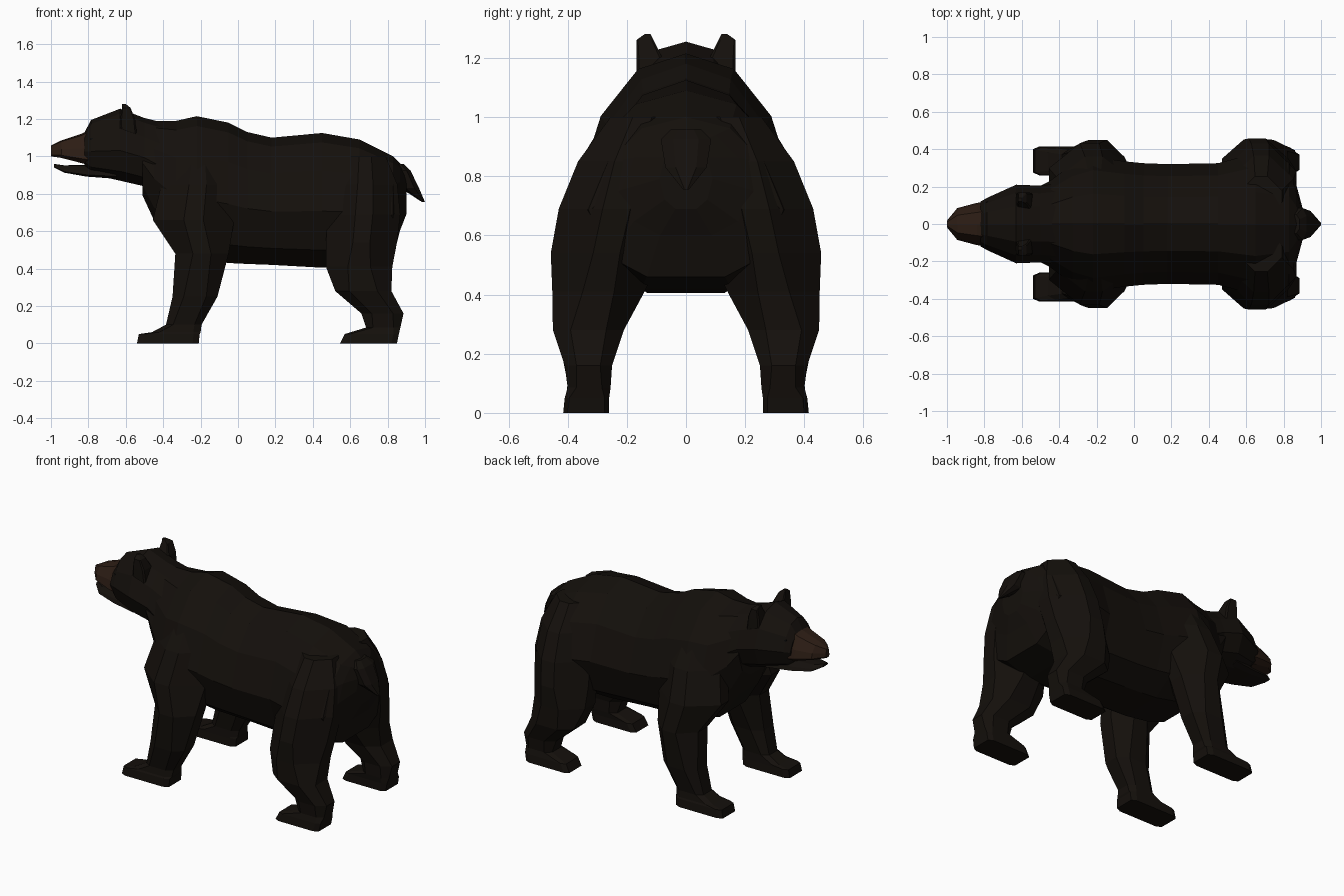
import bpy, bmesh
from mathutils import Vector


def material(name, rgb):
    m = bpy.data.materials.new(name)
    m.diffuse_color = (*rgb, 1)
    return m


FUR = material("dark_fur", (0.007, 0.005, 0.0035))
TAN = material("muzzle_brown", (0.025, 0.012, 0.007))
BLACK = material("eye_black", (0.003, 0.003, 0.003))


def loft(name, rings, mat):
    """Skin a list of equal-length rings into a closed, flat-shaded solid."""
    bm = bmesh.new()
    loops = [[bm.verts.new(p) for p in r] for r in rings]
    n = len(loops[0])
    for a, b in zip(loops, loops[1:]):
        for i in range(n):
            j = (i + 1) % n
            bm.faces.new((a[i], a[j], b[j], b[i]))
    bm.faces.new(loops[0])
    bm.faces.new(loops[-1])
    bmesh.ops.recalc_face_normals(bm, faces=bm.faces)
    me = bpy.data.meshes.new(name)
    bm.to_mesh(me)
    bm.free()
    me.materials.append(mat)
    ob = bpy.data.objects.new(name, me)
    bpy.context.collection.objects.link(ob)
    return ob


BARREL = [(0, 1), (.45, .93), (.8, .72), (1, .42), (.8, .13), (.4, 0)]
SNOUT = [(0, 1), (.55, .94), (.9, .5), (1, .15), (.7, 0)]


def x_ring(half, x, z0, z1, hw):
    """Mirrored cross-section standing across the x axis."""
    pts = half + [(-y, t) for y, t in reversed(half) if y > 0]
    return [Vector((x, y * hw, z0 + t * (z1 - z0))) for y, t in pts]


def z_ring(z, x0, x1, y0, y1, c=.25):
    """Horizontal rectangle with corners chamfered by the fraction c."""
    pts = [(c, 0), (1 - c, 0), (1, c), (1, 1 - c), (1 - c, 1), (c, 1), (0, 1 - c), (0, c)]
    return [Vector((x0 + u * (x1 - x0), y0 + v * (y1 - y0), z)) for u, v in pts]


def pair(name, rows, mat):
    """Left and right copies of a vertical loft."""
    for side, s in (("left", 1), ("right", -1)):
        rings = [[Vector((p.x, p.y * s, p.z)) for p in z_ring(*r)] for r in rows]
        loft(f"{name}_{side}", rings, mat)


# Torso: chest to rump
loft("torso", [x_ring(BARREL, *r) for r in [
    (-.51, .79, 1.205, .20), (-.45, .66, 1.19, .23), (-.33, .49, 1.19, .32),
    (-.22, .46, 1.215, .36), (-.05, .43, 1.18, .335), (.05, .425, 1.13, .325),
    (.18, .42, 1.10, .32), (.45, .405, 1.125, .325), (.65, .42, 1.09, .38),
    (.83, .46, 1.0, .33), (.865, .60, .965, .22), (.90, .69, .93, .09)]], FUR)

# Neck and head
loft("head", [x_ring(BARREL, *r) for r in [
    (-.38, .75, 1.175, .22), (-.5, .84, 1.205, .205), (-.63, .87, 1.255, .21),
    (-.785, .905, 1.195, .14), (-.82, .95, 1.13, .12)]], FUR)

# Muzzle and open lower jaw
loft("muzzle", [x_ring(SNOUT, *r) for r in [
    (-.80, .955, 1.14, .118), (-.84, .965, 1.12, .113),
    (-.945, .992, 1.085, .085), (-1.0, 1.0, 1.058, .018)]], TAN)
loft("lower_jaw", [x_ring(SNOUT, *r) for r in [
    (-.65, .88, .97, .13), (-.81, .892, .955, .10),
    (-.93, .913, .952, .075), (-.985, .942, .96, .025)]], FUR)

# Ears
pair("ear", [(1.11, -.63, -.54, .08, .165, .1), (1.20, -.63, -.55, .08, .168, .1),
             (1.26, -.62, -.575, .11, .168, .1), (1.28, -.62, -.60, .12, .14, .1)], FUR)

# Eyes
for side, s in (("left", 1), ("right", -1)):
    bpy.ops.mesh.primitive_ico_sphere_add(subdivisions=1, radius=.016,
                                          location=(-.78, s * .108, 1.09))
    eye = bpy.context.object
    eye.name = f"eye_{side}"
    eye.data.materials.append(BLACK)

# Front legs with paw and shoulder
pair("front_leg", [
    (0, -.54, -.21, .26, .415, .1), (.05, -.53, -.205, .262, .41, .1),
    (.06, -.46, -.20, .262, .405, .15), (.10, -.385, -.195, .262, .40, .2),
    (.25, -.35, -.11, .24, .43), (.48, -.335, -.05, .17, .45, .33),
    (.66, -.455, -.02, .08, .432, .38), (.85, -.41, -.02, .06, .36, .38),
    (1.03, -.31, -.11, .06, .25, .35)], FUR)

# Hind legs with paw and thigh
pair("hind_leg", [
    (0, .545, .85, .26, .415, .1), (.05, .57, .86, .26, .41, .1),
    (.085, .685, .868, .255, .40, .2), (.16, .66, .885, .25, .41),
    (.28, .52, .82, .21, .45), (.41, .47, .825, .14, .452, .33),
    (.54, .47, .85, .08, .457, .38), (.69, .48, .868, .04, .43, .38),
    (.85, .51, .852, .04, .365, .38), (1.0, .57, .79, .04, .255, .35)], FUR)

# Short drooping tail
loft("tail", [z_ring(*r) for r in [
    (.96, .82, .885, -.05, .05), (.925, .84, .922, -.085, .085),
    (.83, .87, .968, -.07, .07), (.755, .985, 1.0, -.01, .01)]], FUR)
